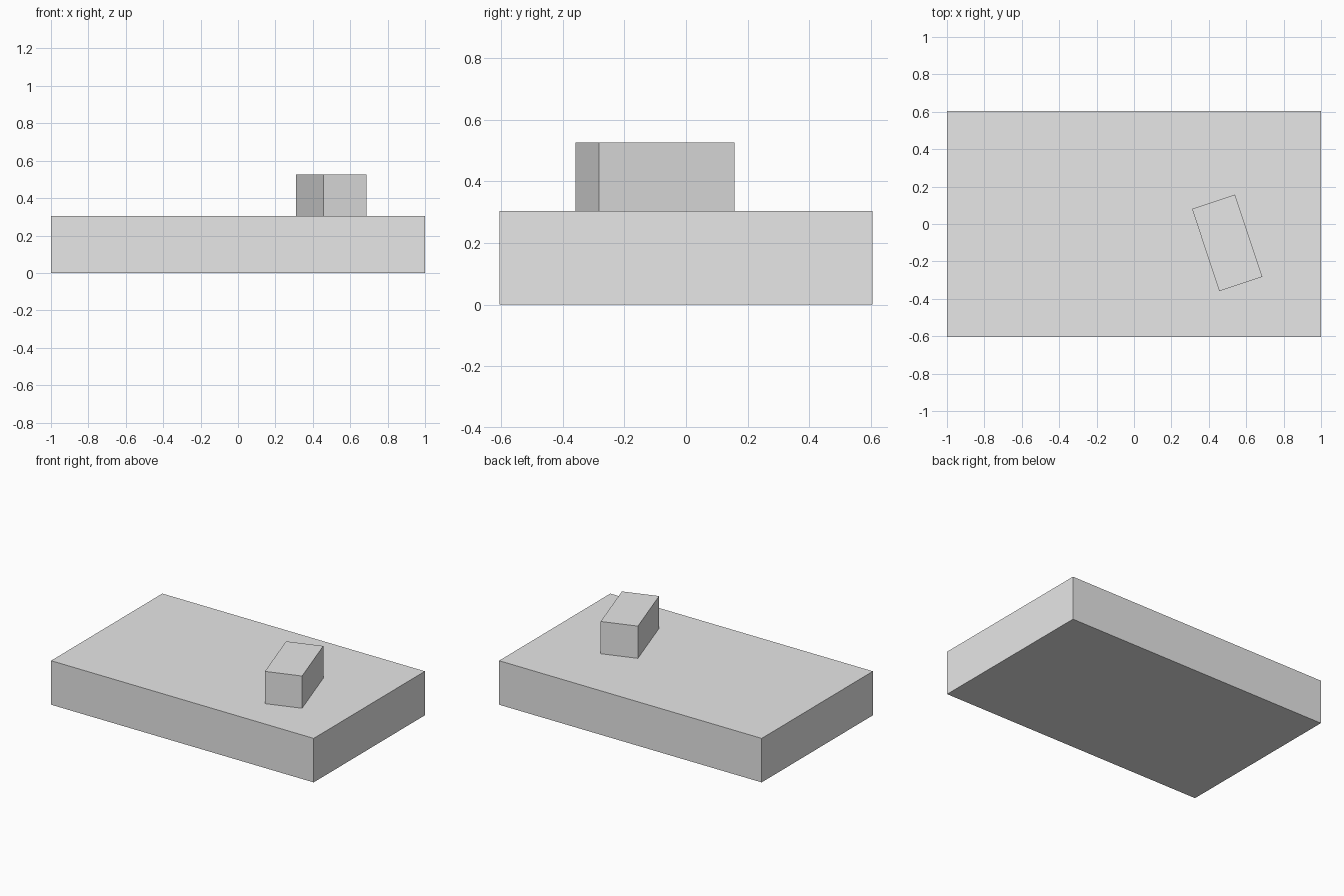
import bpy
import math

cube = bpy.data.objects.get("Cube")
if cube:
    bpy.data.objects.remove(cube, do_unlink=True)

grey = bpy.data.materials.new("plain_grey")
grey.use_nodes = True
colour = (0.8, 0.8, 0.8, 1)
grey.diffuse_color = colour
grey.node_tree.nodes["Principled BSDF"].inputs["Base Color"].default_value = colour


def box(name, centre, size, turn=0):
    """Flat-shaded box, turned about z by the given degrees."""
    bpy.ops.mesh.primitive_cube_add(size=1, location=centre,
                                    rotation=(0, 0, math.radians(turn)))
    obj = bpy.context.object
    obj.name = name
    obj.scale = size
    obj.data.materials.append(grey)
    return obj


SLAB_HEIGHT = 0.303
BLOCK_HEIGHT = 0.222

# Wide base slab
box("base_slab", (0, 0, SLAB_HEIGHT / 2), (2, 1.21, SLAB_HEIGHT))

# Small turned block standing on the slab
box("top_block", (0.498, -0.101, SLAB_HEIGHT + BLOCK_HEIGHT / 2),
    (0.242, 0.463, BLOCK_HEIGHT), turn=18.4)
